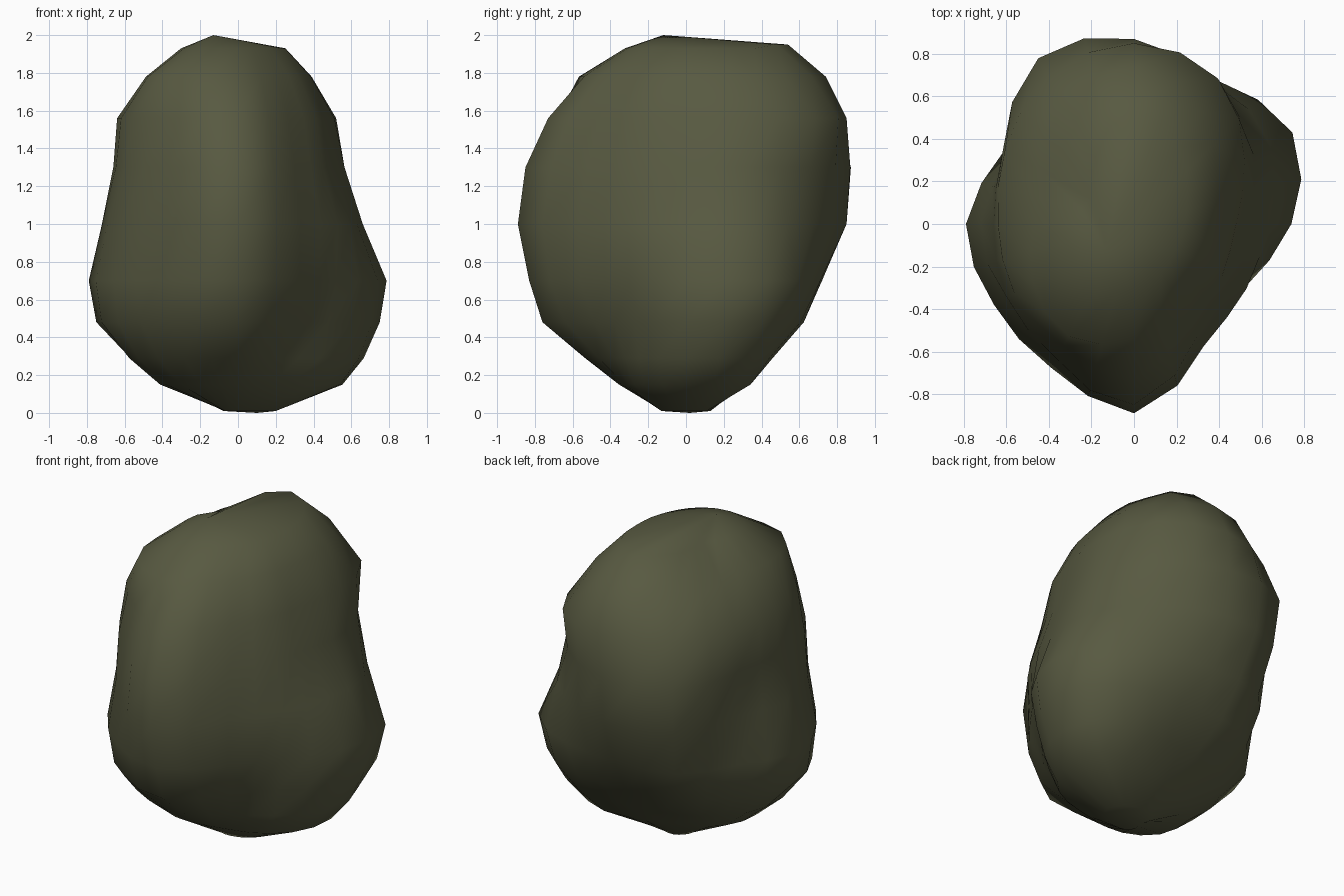
import bpy, bmesh, math

if "Cube" in bpy.data.objects:
    bpy.data.objects.remove(bpy.data.objects["Cube"])

# Rock cross-sections: height -> radius every 30 degrees, starting at +x and going to +y
SECTIONS = {
    0.01: (.20, .17, .14, .13, .11, .09, .06, .08, .12, .13, .14, .17),
    0.15: (.54, .57, .38, .28, .27, .33, .40, .44, .40, .34, .35, .44),
    0.29: (.64, .70, .53, .43, .44, .51, .57, .61, .57, .53, .44, .50),
    0.48: (.71, .81, .70, .61, .65, .67, .75, .735, .73, .76, .56, .55),
    0.70: (.74, .86, .77, .72, .77, .70, .79, .76, .78, .83, .65, .60),
    1.00: (.63, .74, .78, .85, .86, .68, .72, .71, .75, .89, .66, .61),
    1.30: (.53, .65, .76, .87, .90, .71, .66, .69, .73, .85, .60, .52),
    1.56: (.48, .60, .79, .85, .80, .70, .64, .65, .66, .73, .53, .48),
    1.78: (.37, .45, .61, .74, .66, .50, .47, .55, .61, .54, .41, .37),
    1.93: (.24, .29, .42, .54, .36, .24, .29, .33, .35, .31, .26, .23),
}


def refine(r):
    """Double the angular steps with a smooth in-between radius."""
    n, out = len(r), []
    for i in range(n):
        mid = (9 * (r[i] + r[(i + 1) % n]) - r[i - 1] - r[(i + 2) % n]) / 16
        out += [r[i], mid]
    return out


bm = bmesh.new()
rings = []
for z, radii in SECTIONS.items():
    rings.append([bm.verts.new((r * math.cos(math.radians(15 * i)),
                                r * math.sin(math.radians(15 * i)), z))
                  for i, r in enumerate(refine(radii))])

# Sides
n = len(rings[0])
for a, b in zip(rings, rings[1:]):
    for i in range(n):
        j = (i + 1) % n
        bm.faces.new((a[i], a[j], b[j], b[i]))

# Raise the back edge of the top into a low crest
for v in rings[-1]:
    if v.co.y > 0.4:
        v.co.z = 1.95

# Top and underside, each closed to an off-centre point
top = bm.verts.new((-0.13, -0.12, 2.0))
foot = bm.verts.new((0.10, 0.02, 0.0))
for i in range(n):
    j = (i + 1) % n
    bm.faces.new((rings[-1][i], rings[-1][j], top))
    bm.faces.new((rings[0][j], rings[0][i], foot))

bmesh.ops.recalc_face_normals(bm, faces=bm.faces)
for f in bm.faces:
    f.smooth = True
mesh = bpy.data.meshes.new("rock")
bm.to_mesh(mesh)
bm.free()

# Mossy stone colour
stone = bpy.data.materials.new("dark olive stone")
stone.diffuse_color = (0.097, 0.101, 0.053, 1)
stone.use_nodes = True
stone.node_tree.nodes["Principled BSDF"].inputs["Base Color"].default_value = stone.diffuse_color
mesh.materials.append(stone)
bpy.context.collection.objects.link(bpy.data.objects.new("rock", mesh))
